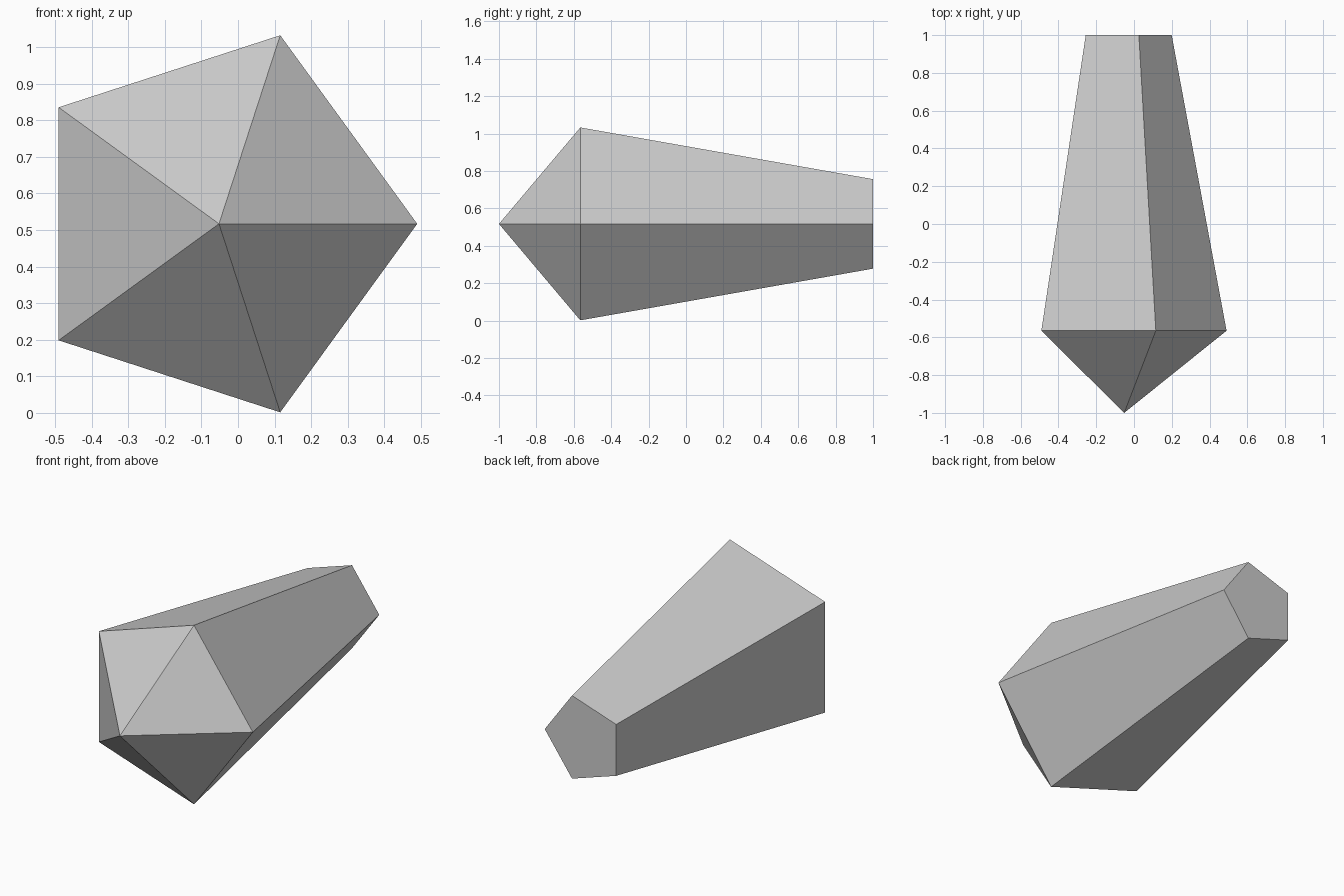
import bpy, bmesh
from math import cos, sin, tau

if "Cube" in bpy.data.objects:
    bpy.data.objects.remove(bpy.data.objects["Cube"])

SIDES = 5
CX, CZ = -0.052, 0.517


def ring(bm, radius, y):
    """Pentagon around the y axis with one corner pointing to +x."""
    return [bm.verts.new((CX + radius * cos(tau * i / SIDES), y,
                          CZ + radius * sin(tau * i / SIDES)))
            for i in range(SIDES)]


bm = bmesh.new()
tip = bm.verts.new((CX, -1.0, CZ))
front = ring(bm, 0.542, -0.565)
back = ring(bm, 0.2515, 1.0)

# Pointed front and tapering sides
for i in range(SIDES):
    j = (i + 1) % SIDES
    bm.faces.new((tip, front[i], front[j]))
    bm.faces.new((front[i], back[i], back[j], front[j]))

# Flat back end
bm.faces.new(back)
bmesh.ops.recalc_face_normals(bm, faces=bm.faces)

mesh = bpy.data.meshes.new("crystal")
bm.to_mesh(mesh)
bm.free()
bpy.context.collection.objects.link(bpy.data.objects.new("crystal", mesh))
